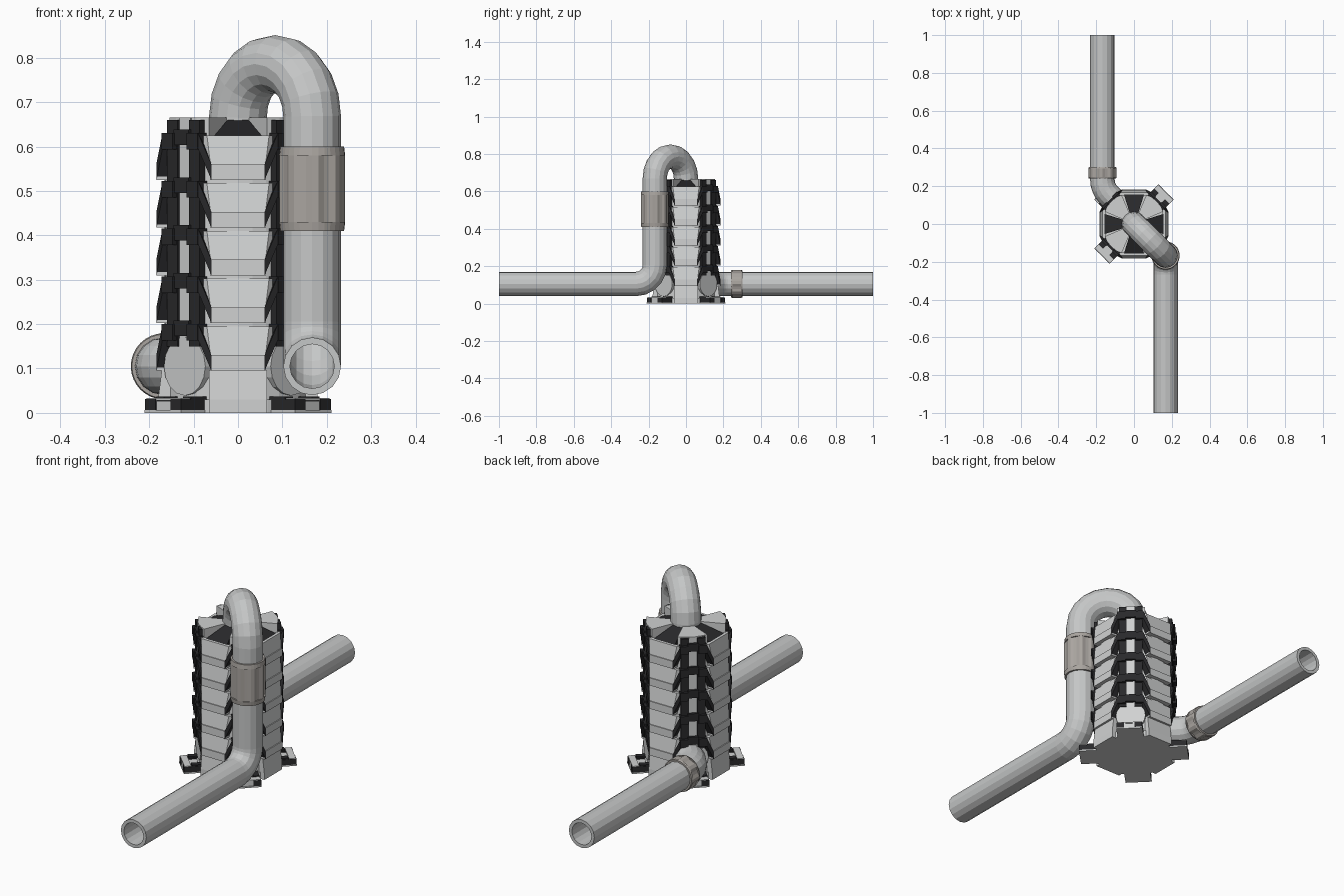
import bpy, bmesh, math
from mathutils import Vector, Matrix

if "Cube" in bpy.data.objects:
    bpy.data.objects.remove(bpy.data.objects["Cube"])

def mat(name, c):
    m = bpy.data.materials.new(name)
    m.diffuse_color = (*c, 1)
    m.use_nodes = True
    m.node_tree.nodes["Principled BSDF"].inputs["Base Color"].default_value = m.diffuse_color
    return m

LIGHT = mat("light grey", (0.63, 0.64, 0.64))
DARK = mat("near black", (0.022, 0.022, 0.024))
PIPE = mat("pipe grey", (0.56, 0.57, 0.57))
COLLAR = mat("warm grey", (0.40, 0.375, 0.35))

def finish(bm, name, m):
    bmesh.ops.recalc_face_normals(bm, faces=bm.faces)
    me = bpy.data.meshes.new(name)
    bm.to_mesh(me)
    bm.free()
    me.materials.append(m)
    ob = bpy.data.objects.new(name, me)
    bpy.context.collection.objects.link(ob)
    return ob

def add_hull(bm, pts, rot=0):
    R = Matrix.Rotation(rot, 3, 'Z')
    vs = [bm.verts.new(R @ Vector(p)) for p in pts]
    r = bmesh.ops.convex_hull(bm, input=vs)
    junk = [v for v in r["geom_interior"] if isinstance(v, bmesh.types.BMVert)]
    if junk:
        bmesh.ops.delete(bm, geom=junk, context='VERTS')

def box(d0, d1, t0, t1, z0, z1):
    return [(d, t, z) for d in (d0, d1) for t in (t0, t1) for z in (z0, z1)]

def disc(r, z0, z1, n=32):
    return [(r * math.cos(2 * math.pi * i / n), r * math.sin(2 * math.pi * i / n), z)
            for i in range(n) for z in (z0, z1)]

CARD = [i * math.pi / 2 for i in range(4)]
DIAG = [a + math.pi / 4 for a in CARD]
RINGS = [0.095 + 0.1075 * i for i in range(5)]

def part(name, m, shapes, angles=(0,)):
    bm = bmesh.new()
    for a in angles:
        for s in shapes:
            add_hull(bm, s, a)
    return finish(bm, name, m)

# tank body, base and top hub
part("tank_body", LIGHT, [disc(0.166, 0.0, 0.615)])
part("base_plate", LIGHT, [disc(0.174, 0.0, 0.03)])
part("top_hub", LIGHT, [disc(0.06, 0.6, 0.662, 16)])

# raised light corners of the top
wedge = []
for k in range(-2, 3):
    a = math.radians(11 * k)
    for r in (0.05, 0.168):
        for z in (0.6, 0.665):
            wedge.append((r * math.cos(a), r * math.sin(a), z))
part("top_corner", LIGHT, [wedge], DIAG)

# dark sloped top panels
part("top_panel", DARK, [[(0.05, s * 0.02, 0.664) for s in (-1, 1)] +
                         [(0.165, s * 0.056, 0.622) for s in (-1, 1)] +
                         [(0.05, s * 0.02, 0.60) for s in (-1, 1)] +
                         [(0.165, s * 0.056, 0.612) for s in (-1, 1)]], CARD)

# light bands and flared panels on the four flat sides
panels = []
for z in RINGS:
    panels.append(box(0.15, 0.182, -0.063, 0.063, z, z + 0.035))
    panels.append([(0.15, s * 0.062, z + 0.035) for s in (-1, 1)] +
                  [(0.178, s * 0.062, z + 0.035) for s in (-1, 1)] +
                  [(0.15, s * 0.085, z + 0.1) for s in (-1, 1)] +
                  [(0.167, s * 0.07, z + 0.1) for s in (-1, 1)])
panels.append([(d, s * 0.065, z) for s in (-1, 1)
               for d, z in ((0.15, 0.0), (0.18, 0.0), (0.18, 0.03), (0.172, 0.095), (0.15, 0.095))])
part("side_panel", LIGHT, panels, CARD)

# dark arms falling from the columns to the bands
arms = []
for z in RINGS:
    for s in (-1, 1):
        arms.append([(d, s * t, z + h + e) for e in (0, 0.035)
                     for d, t, h in ((0.184, 0.060, 0), (0.150, 0.060, 0),
                                     (0.170, 0.090, 0.07), (0.140, 0.085, 0.07))])
part("band_arm", DARK, arms, CARD)

# dark double columns with a light channel
cols, clips = [], []
for s in (-1, 1):
    cols.append(box(0.14, 0.174, s * 0.018, s * 0.052, 0.15, 0.66))
    for z in RINGS:
        clips.append(box(0.15, 0.186, s * 0.022, s * 0.057, z + 0.068, z + 0.105))
for z in RINGS:
    clips.append(box(0.15, 0.181, -0.024, 0.024, z + 0.078, z + 0.113))
part("column_rail", DARK, cols, DIAG)
part("column_clip", DARK, clips, DIAG)
part("column_channel", LIGHT, [box(0.14, 0.169, -0.018, 0.018, 0.15, 0.665)], DIAG)

# round ports low on each corner
port = [(d, 0.066 * math.cos(i * math.pi / 8), 0.105 + 0.066 * math.sin(i * math.pi / 8))
        for i in range(16) for d in (0.12, 0.17)]
part("port", LIGHT, [port], DIAG)

# feet
part("foot_sole", LIGHT, [box(0.14, 0.24, -0.058, 0.058, 0, 0.006)], DIAG)
part("foot_block", DARK, [box(0.14, 0.239, s * 0.024, s * 0.057, 0.004, 0.031) for s in (-1, 1)] +
     [box(0.15, 0.205, s * 0.030, s * 0.055, 0.02, 0.037) for s in (-1, 1)], DIAG)
part("foot_plate", LIGHT, [box(0.14, 0.236, -0.025, 0.025, 0.004, 0.027)] +
     [box(0.208, 0.237, -0.055, 0.055, 0.028, 0.034)], DIAG)

# hollow pipes swept along a path
def sweep(name, path, r, ri, n=16):
    bm = bmesh.new()
    P = [Vector(p) for p in path]
    T = [(P[min(i + 1, len(P) - 1)] - P[max(i - 1, 0)]).normalized() for i in range(len(P))]
    u = T[0].orthogonal().normalized()
    outer, inner = [], []
    for i, p in enumerate(P):
        if i:
            u = T[i - 1].rotation_difference(T[i]) @ u
        w = T[i].cross(u)
        for rings, rad in ((outer, r), (inner, ri)):
            rings.append([bm.verts.new(p + rad * (math.cos(2 * math.pi * k / n) * u +
                          math.sin(2 * math.pi * k / n) * w)) for k in range(n)])
    loop = outer + inner[::-1]
    for a, b in zip(loop, loop[1:] + loop[:1]):
        for k in range(n):
            bm.faces.new((a[k], a[(k + 1) % n], b[(k + 1) % n], b[k]))
    return finish(bm, name, PIPE)

q, zc, X, B = math.sqrt(0.5), 0.105, 0.167, 0.10
ra = X * math.sqrt(2) / 2
path = [(0, 0, 0.62)]
for i in range(11):
    a = math.pi * i / 10
    d = ra * (1 - math.cos(a))
    path.append((d * q, -d * q, 0.668 + ra * math.sin(a)))
for i in range(6):
    a = math.pi / 2 * i / 5
    path.append((X, -X - B * (1 - math.cos(a)), zc + B - B * math.sin(a)))
path.append((X, -1, zc))
sweep("outlet_pipe", path, 0.065, 0.05)

path = [(-X, 1, zc), (-X, 0.3, zc)]
for i in range(5):
    a = math.pi / 4 * i / 4
    path.append((-X + 0.11 * (1 - math.cos(a)), 0.233 - 0.11 * math.sin(a), zc))
path.append((-0.09, 0.11, zc))
sweep("inlet_pipe", path, 0.065, 0.05)

# fluted collars
def collar(name, length, rim, M, n=32):
    bm = bmesh.new()
    rings = []
    for z, r, flute in ((0, 0.06, 0), (0, 0.072, 0), (rim, 0.0745, 0), (rim, 0.0745, 1),
                        (length - rim, 0.0745, 1), (length - rim, 0.0745, 0),
                        (length, 0.072, 0), (length, 0.06, 0)):
        ring = []
        for k in range(n):
            rr = r - (0.006 if flute and k % 4 >= 2 else 0)
            a = 2 * math.pi * k / n
            ring.append(bm.verts.new(M @ Vector((rr * math.cos(a), rr * math.sin(a), z))))
        rings.append(ring)
    for a, b in zip(rings, rings[1:]):
        for k in range(n):
            bm.faces.new((a[k], a[(k + 1) % n], b[(k + 1) % n], b[k]))
    bmesh.ops.remove_doubles(bm, verts=bm.verts, dist=1e-5)
    finish(bm, name, COLLAR)

collar("outlet_collar", 0.19, 0.02, Matrix.Translation((X, -X, 0.41)))
collar("inlet_collar", 0.062, 0.008,
       Matrix.Translation((-X, 0.302, zc)) @ Matrix.Rotation(math.pi / 2, 4, 'X'))
